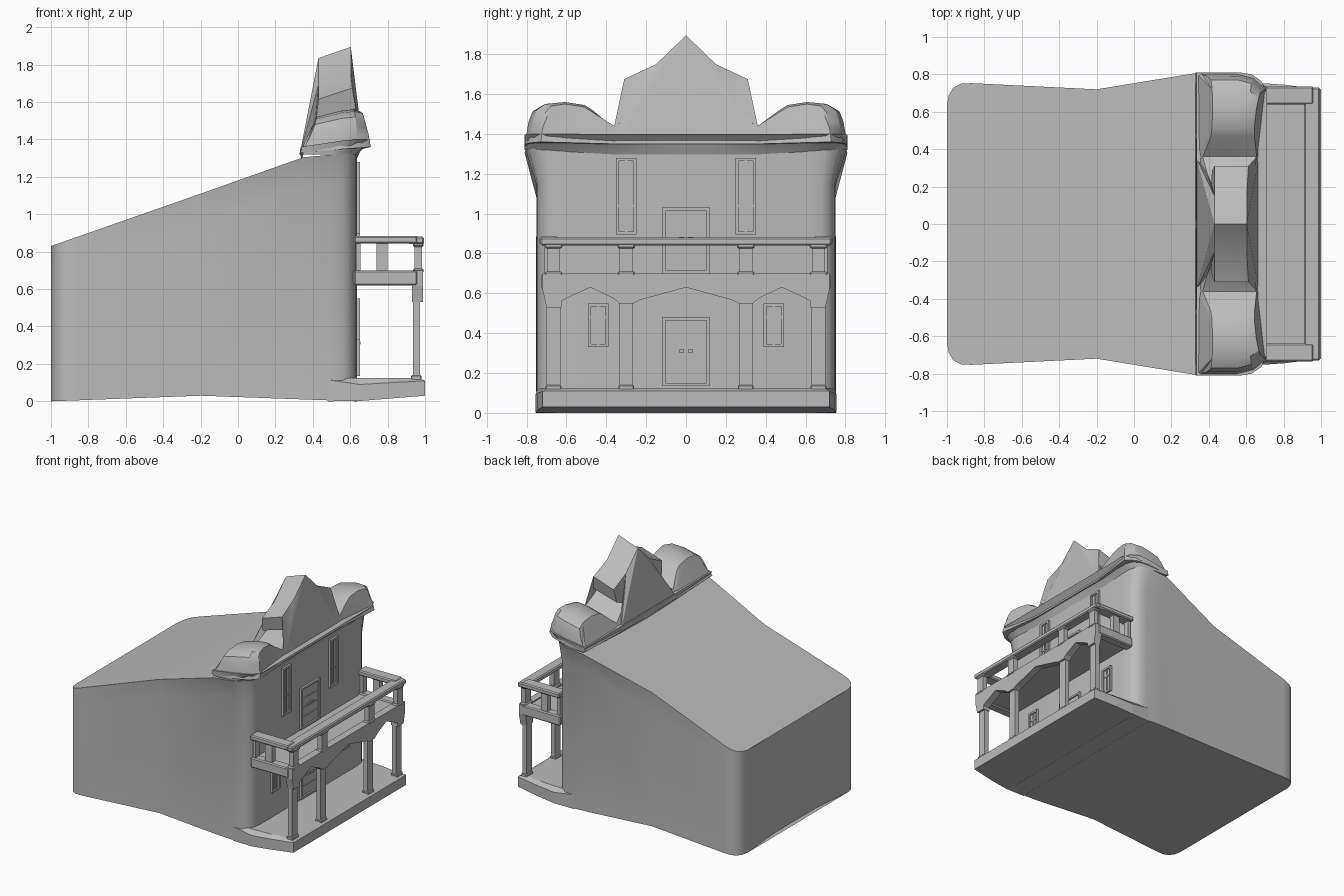
import bpy, bmesh, math
from mathutils import Vector

if "Cube" in bpy.data.objects:
    bpy.data.objects.remove(bpy.data.objects["Cube"])

grey = bpy.data.materials.new("plain grey")
grey.diffuse_color = (0.5, 0.5, 0.5, 1)
grey.use_nodes = True
grey.node_tree.nodes["Principled BSDF"].inputs["Base Color"].default_value = grey.diffuse_color


def curve(pts, v):
    """Piecewise linear lookup."""
    if v <= pts[0][0]:
        return pts[0][1]
    for (a, p), (b, q) in zip(pts, pts[1:]):
        if v <= b:
            return p + (q - p) * (v - a) / (b - a)
    return pts[-1][1]


def finish(name, bm, smooth=None):
    bmesh.ops.remove_doubles(bm, verts=bm.verts, dist=0.0005)
    bmesh.ops.recalc_face_normals(bm, faces=bm.faces)
    me = bpy.data.meshes.new(name)
    bm.to_mesh(me)
    bm.free()
    me.materials.append(grey)
    ob = bpy.data.objects.new(name, me)
    bpy.context.collection.objects.link(ob)
    if smooth:
        bpy.ops.object.select_all(action='DESELECT')
        ob.select_set(True)
        bpy.context.view_layer.objects.active = ob
        bpy.ops.object.shade_smooth_by_angle(angle=math.radians(smooth))
    return ob


def loft(name, rings, smooth=None):
    """Rings are half outlines (y >= 0), mirrored and stacked; caps are strips."""
    bm = bmesh.new()
    sides = [[[bm.verts.new((x, s * y, z)) for x, y, z in r] for r in rings] for s in (1, -1)]
    n = len(rings[0])
    for side in sides:
        for a, b in zip(side, side[1:]):
            for i in range(n - 1):
                bm.faces.new((a[i], a[i + 1], b[i + 1], b[i]))
    for k in (0, -1):
        p, m = sides[0][k], sides[1][k]
        for i in range(n - 1):
            bm.faces.new((p[i], p[i + 1], m[i + 1], m[i]))
    return finish(name, bm, smooth)


def box(name, x0, x1, y0, y1, z0, z1, bevel=0.0):
    bm = bmesh.new()
    bmesh.ops.create_cube(bm, size=1)
    for v in bm.verts:
        v.co = Vector(((x0 + x1) / 2 + v.co.x * (x1 - x0),
                       (y0 + y1) / 2 + v.co.y * (y1 - y0),
                       (z0 + z1) / 2 + v.co.z * (z1 - z0)))
    if bevel:
        bmesh.ops.bevel(bm, geom=bm.edges[:], offset=bevel, segments=1, affect='EDGES')
    return finish(name, bm)


def slab_yz(name, outline, x0, x1):
    """Extrude a (y, z) outline along x."""
    bm = bmesh.new()
    a = [bm.verts.new((x0, y, z)) for y, z in outline]
    b = [bm.verts.new((x1, y, z)) for y, z in outline]
    bm.faces.new(a)
    bm.faces.new(b)
    for i in range(len(a)):
        j = (i + 1) % len(a)
        bm.faces.new((a[i], a[j], b[j], b[i]))
    return finish(name, bm)


# main body: curved plan, sloping roof, walls flaring under the parapet
rear = [(-.965, 0), (-.967, .27), (-.985, .5), (-1, .64), (-.99, .69), (-.965, .73), (-.925, .75),
        (-.87, .753), (-.2, .72)]
low = rear + [(.35, .75), (.5, .75), (.56, .745), (.605, .72), (.627, .68), (.635, .62), (.635, 0)]
top = rear + [(.35, .81), (.5, .805), (.56, .79), (.605, .76), (.627, .70), (.635, .62), (.635, 0)]
floor_z = [(-1, 0), (-.2, .03), (.63, 0)]
roof_z = [(-1, .83), (-.2, 1.11), (.35, 1.305), (.63, 1.33)]
loft("main_body", [
    [(x, y, curve(floor_z, x)) for x, y in low],
    [(x, y, .87 * curve(roof_z, x)) for x, y in low],
    [(x, y, curve(roof_z, x)) for x, y in top]], 35)

# cornice band under the parapet
band_low = [(.34, 0), (.35, .81), (.5, .80), (.57, .78), (.61, .75), (.63, .69), (.635, .6), (.632, .35), (.632, 0)]
band_top = [(.33, 0), (.335, .81), (.57, .81), (.63, .80), (.68, .765), (.71, .70), (.70, .6), (.67, .35), (.67, 0)]
loft("cornice", [
    [(x, y, 1.29 + .03 * curve([(.35, 0), (.7, 1)], y)) for x, y in band_low],
    [(x, y, curve([(.33, 1.33), (.6, 1.37)], x) + .03 * curve([(.35, 0), (.7, 1)], y)) for x, y in band_top]], 35)

# shaped parapet: rounded lobes at both ends and a pointed pediment
half = [(.81, 1.36), (.80, 1.43), (.79, 1.49), (.77, 1.54), (.72, 1.57), (.61, 1.58), (.51, 1.565), (.47, 1.54),
        (.36, 1.44), (.27, 1.49), (.22, 1.545), (.285, 1.565), (.31, 1.675), (.15, 1.75)]
outline = ([(y, z) for y, z in half] + [(0, 1.895)] + [(-y, z) for y, z in reversed(half)]
           + [(-.36, 1.35), (.36, 1.35)])
front_x = [(1.36, .67), (1.5, .645), (1.6, .62), (1.75, .603)]
back_x = [(1.33, .33), (1.5, .41), (1.6, .43)]
bm = bmesh.new()
layers = []
for t in (0, .55, .82, 1):
    row = []
    for y, z in outline:
        w = curve([(.4, 0), (.7, 1)], abs(y))
        xf = curve(front_x, z) + .04 * w
        xb = curve(back_x, z - .03)
        zz = z - (.06 * (1 - t) if z > 1.4 else .03 * (1 - t))
        f = curve([(.55, 0), (.82, .3), (1, 1)], t)
        if abs(y) > .45:
            zz -= .03 * f * (z > 1.45)
        yy = y * (1 - .1 * f * curve([(.6, 0), (.8, 1)], abs(y)))
        row.append(bm.verts.new((xb + (xf - xb) * t, yy, zz)))
    layers.append(row)
for a, b in zip(layers, layers[1:]):
    for i in range(len(a)):
        j = (i + 1) % len(a)
        bm.faces.new((a[i], a[j], b[j], b[i]))
caps = [bm.faces.new(layers[0]), bm.faces.new(layers[-1])]
bmesh.ops.triangulate(bm, faces=caps)
finish("parapet", bm, 28)

# porch base
base = [(.48, 0), (.48, .75), (.65, .755), (.80, .745), (1.0, .72), (1.0, 0)]
loft("porch_base", [
    [(x, y, curve([(.63, .0), (1, .03)], x)) for x, y in base],
    [(x, y, curve([(.48, .115), (.65, .09), (1, .11)], x)) for x, y in base],
    [(x - (.03 if x > .9 else 0), y - (.03 if y else 0), .125) for x, y in base]])

# porch front fascia with three pointed arches
arch = [(-.70, .53), (-.625, .53), (-.625, .56), (-.60, .575), (-.48, .63), (-.365, .575), (-.335, .55),
        (-.265, .55), (-.235, .565)]
fascia = arch + [(0, .63)] + [(-y, z) for y, z in reversed(arch)] + [(.72, .62), (.72, .70), (-.72, .70), (-.72, .62)]
slab_yz("front_fascia", fascia, .93, .99)
box("balcony_floor", .60, .95, -.70, .70, .635, .69)

# posts, rails and side beams
for s in (-1, 1):
    def bar(name, x0, x1, ya, yb, z0, z1, bevel=0.0):
        box(name, x0, x1, min(s * ya, s * yb), max(s * ya, s * yb), z0, z1, bevel)
    for c in (.30, .665):
        bar("lower_post", .935, .972, c - .035, c + .035, .11, .58)
        bar("post_foot", .925, .982, c - .04, c + .04, .11, .14, .006)
        bar("upper_post", .945, .985, c - .033, c + .033, .69, .85)
        bar("post_cap", .935, .992, c - .045, c + .045, .825, .855, .008)
        bar("rail_foot", .935, .992, c - .045, c + .045, .685, .71, .008)
    bar("side_beam", .62, .96, .65, .725, .62, .70, .008)
    bar("side_rail", .62, .96, .64, .735, .845, .885, .008)
    bar("side_post", .74, .80, .665, .71, .69, .86)
    bar("wall_post", .63, .655, .66, .71, .69, .86)
box("front_rail", .91, .995, -.73, .73, .84, .88, .008)


# doors and windows on the front wall
def frame(name, yc, hw, z0, z1, t):
    box(name + "_left", .625, .652, yc - hw, yc - hw + t, z0, z1)
    box(name + "_right", .625, .652, yc + hw - t, yc + hw, z0, z1)
    box(name + "_head", .625, .652, yc - hw + t, yc + hw - t, z1 - t, z1)
    box(name + "_sill", .625, .652, yc - hw + t, yc + hw - t, z0, z0 + t)
    box(name + "_panel", .630, .639, yc - hw + t, yc + hw - t, z0 + t, z1 - t)


for s in (-1, 1):
    for name, yc, z0, z1, bar_z in (("upper_window", .30, .895, 1.28, 1.04), ("lower_window", .44, .33, .55, .48)):
        frame(name, s * yc, .052, z0, z1, .016)
        box(name + "_mullion", .63, .646, s * yc - .006, s * yc + .006, z0 + .016, z1 - .016)
        box(name + "_crossbar", .63, .645, s * yc - .036, s * yc + .036, bar_z - .006, bar_z + .006)
for name, z0, z1 in (("lower_door", .135, .48), ("upper_door", .70, 1.03)):
    frame(name, 0, .12, z0, z1, .016)
    step = (z1 - z0 - .032) / 4
    for k in range(4):
        a = z0 + .016 + k * step
        box(name + "_plank", .632, .643, -.104, .104, a + .003, a + step - .003)
    for s in (-1, 1):
        box(name + "_handle", .64, .655, s * .022 - .013, s * .022 + .013, z0 + .168, z0 + .184)
